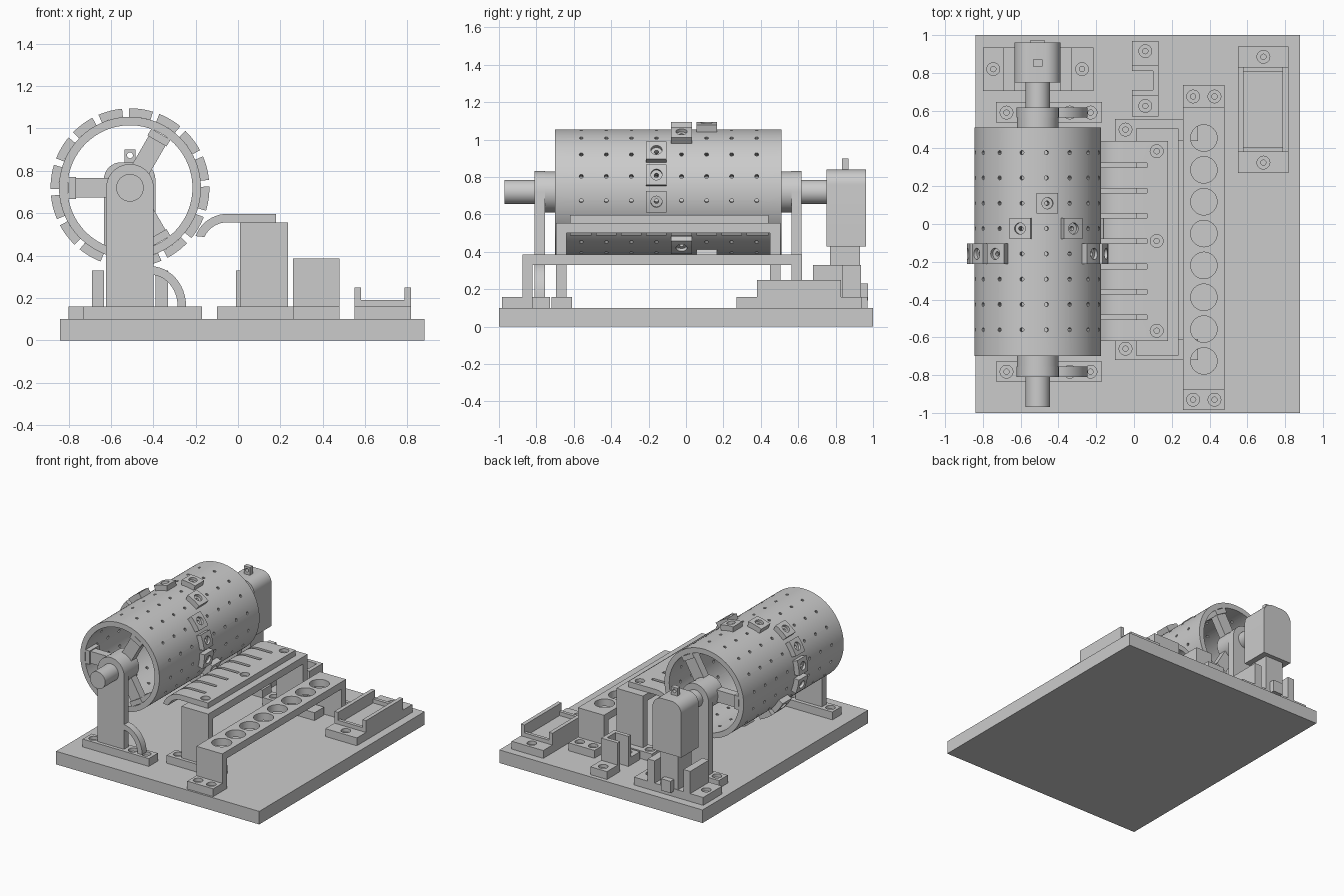
import bpy, bmesh, math
from mathutils import Matrix, Vector

if "Cube" in bpy.data.objects:
    bpy.data.objects.remove(bpy.data.objects["Cube"])

grey = bpy.data.materials.new("plain grey")
grey.use_nodes = True
colour = (0.6, 0.6, 0.6, 1)
grey.diffuse_color = colour
grey.node_tree.nodes["Principled BSDF"].inputs["Base Color"].default_value = colour

CX, CZ = -0.51, 0.72          # drum axis
R_IN, R_OUT, R_PEG = 0.295, 0.335, 0.375
STEP = 22.5
ROWS = [-0.56 + 0.134 * i for i in range(8)]
BASE, FOOT = 0.1, 0.16


def box(bm, x, y, z, m=Matrix()):
    size = Vector((x[1] - x[0], y[1] - y[0], z[1] - z[0]))
    mid = Vector((x[0] + x[1], y[0] + y[1], z[0] + z[1])) / 2
    bmesh.ops.create_cube(bm, size=1, matrix=m @ Matrix.Translation(mid) @ Matrix.Diagonal(size.to_4d()))


def cyl(bm, r, depth, m, seg=32):
    bmesh.ops.create_cone(bm, cap_ends=True, segments=seg, radius1=r, radius2=r, depth=depth, matrix=m)


def prism(bm, pts, y0, y1):
    """Extrude an x-z outline along y."""
    face = bm.faces.new([bm.verts.new((x, y0, z)) for x, z in pts])
    new = bmesh.ops.extrude_face_region(bm, geom=[face])["geom"]
    bmesh.ops.translate(bm, vec=(0, y1 - y0, 0), verts=[v for v in new if isinstance(v, bmesh.types.BMVert)])


def arc(cx, cz, r, a0, a1, n, rz=None):
    angles = [math.radians(a0 + (a1 - a0) * i / n) for i in range(n + 1)]
    return [(cx + r * math.cos(a), cz + (rz or r) * math.sin(a)) for a in angles]


def lathe(bm, profile, m, seg=24):
    """Revolve a closed radius-height outline about local z."""
    rings = [[bm.verts.new(m @ Vector((r * math.cos(t), r * math.sin(t), z))) for r, z in profile]
             for t in (math.tau * i / seg for i in range(seg))]
    for i in range(seg):
        a, b = rings[i], rings[(i + 1) % seg]
        for j in range(len(profile)):
            k = (j + 1) % len(profile)
            bm.faces.new((a[j], b[j], b[k], a[k]))


def screw(bm, m, big=0.034, small=0.014, sink=0.025, deep=0.08):
    """Stepped screw-hole cutter, its mouth at the origin of m."""
    lathe(bm, [(0, 0.02), (big, 0.02), (big, -sink), (small, -sink), (small, -deep), (0, -deep)], m, 20)
    bmesh.ops.remove_doubles(bm, verts=bm.verts, dist=1e-5)


def finish(bm, name, cutter=None):
    def to_object(b, n):
        bmesh.ops.dissolve_degenerate(b, dist=1e-6, edges=b.edges)
        bmesh.ops.recalc_face_normals(b, faces=b.faces)
        mesh = bpy.data.meshes.new(n)
        b.to_mesh(mesh)
        b.free()
        mesh.materials.append(grey)
        o = bpy.data.objects.new(n, mesh)
        bpy.context.collection.objects.link(o)
        return o
    ob = to_object(bm, name)
    bpy.ops.object.select_all(action="DESELECT")
    bpy.context.view_layer.objects.active = ob
    ob.select_set(True)
    if cutter:
        tool = to_object(cutter, name + "_cutter")
        tool.hide_render = True
        mod = ob.modifiers.new("holes", "BOOLEAN")
        mod.object, mod.operation, mod.solver = tool, "DIFFERENCE", "EXACT"
        bpy.ops.object.modifier_apply(modifier=mod.name)
        bpy.data.objects.remove(tool)
    bpy.ops.object.shade_smooth_by_angle(angle=math.radians(30))
    return ob


def plates(name, boxes, screws=(), top=FOOT):
    """Part made of boxes, the first of which takes the screw holes."""
    bm, cut = bmesh.new(), bmesh.new()
    box(bm, *boxes[0])
    for x, y in screws:
        screw(cut, Matrix.Translation((x, y, top)), deep=0.07)
    finish(bm, name, cut)
    if len(boxes) > 1:
        bm = bmesh.new()
        for b in boxes[1:]:
            box(bm, *b)
        finish(bm, name + "_upright")


def radial(deg, y, r):
    return Matrix.Translation((CX, y, CZ)) @ Matrix.Rotation(math.radians(deg), 4, "Y") @ Matrix.Translation((0, 0, r))


def axis(y):
    return Matrix.Translation((CX, y, CZ)) @ Matrix.Rotation(-math.pi / 2, 4, "X")


# Base board
plates("base_board", [((-0.84, 0.88), (-1, 1), (0, BASE))])

# Perforated drum
bm, cut = bmesh.new(), bmesh.new()
lathe(bm, [(R_IN, -0.70), (R_OUT, -0.70), (R_OUT, 0.51), (R_IN, 0.51)], axis(0), 96)
for y in ROWS:
    for k in range(16):
        cyl(cut, 0.011, 0.1, radial(8 + STEP * k, y, 0.315), 10)
finish(bm, "drum", cut)

# Peg blocks bolted around the drum
rows = [5, 4, 3, 3, 3, 4, 4, 5, 5, 4, 4, 3, 3, 3, 3, 4]
for k, row in enumerate(rows):
    a, y = 8 + STEP * k, ROWS[row]
    bm, cut = bmesh.new(), bmesh.new()
    prism(bm, arc(CX, CZ, R_PEG, 81.2 - a, 98.8 - a, 6) + arc(CX, CZ, R_OUT, 98.8 - a, 81.2 - a, 6),
          y - 0.055, y + 0.055)
    screw(cut, radial(a, y, R_PEG), 0.03, 0.012, 0.02, 0.07)
    finish(bm, "peg_block", cut)

# Spoked hubs, flanges and stub shafts at both drum ends
for end, y, d, tip in (("front", -0.70, 1, -0.97), ("back", 0.51, -1, 0.76)):
    bm = bmesh.new()
    for a in (30, 150, 270):
        m = radial(a, y, 0)
        box(bm, (-0.046, 0.046), sorted((d * 0.01, d * 0.07)), (0, 0.26), m)
        box(bm, (-0.052, 0.052), sorted((0, d * 0.12)), (0.255, 0.292), m)
    cyl(bm, 0.11, 0.13, axis(y + d * 0.01))
    inner = y + d * 0.08
    cyl(bm, 0.065, abs(inner - tip), axis((inner + tip) / 2))
    finish(bm, end + "_hub_and_shaft")

# Drum supports with curved braces
for end, y in (("front", -0.782), ("back", 0.59)):
    plates(end + "_support_foot", [((-0.73, -0.17), (y - 0.053, y + 0.055), (BASE, FOOT))],
           [(x, y) for x in (-0.675, -0.34, -0.23)])
    bm = bmesh.new()
    prism(bm, [(CX - 0.112, FOOT), (CX + 0.112, FOOT)] + arc(CX, CZ, 0.112, 0, 180, 20), y - 0.027, y + 0.027)
    prism(bm, arc(-0.415, FOOT, 0.17, 0, 90, 12, 0.19) + arc(-0.415, FOOT, 0.13, 90, 0, 12, 0.15),
          y - 0.027, y + 0.027)
    finish(bm, end + "_support")

# Motor, with rounded top, lug and narrow lower body
bm = bmesh.new()
prism(bm, [(-0.633, 0.43), (-0.39, 0.43)] + arc(-0.47, 0.76, 0.08, 0, 90, 8) + arc(-0.553, 0.76, 0.08, 90, 180, 8),
      0.75, 0.962)
finish(bm, "motor")
bm = bmesh.new()
box(bm, (-0.585, -0.435), (0.77, 0.93), (BASE, 0.43))
box(bm, (-0.55, -0.47), (0.93, 0.972), (0.14, 0.23))
finish(bm, "motor_lower_body")
bm, cut = bmesh.new(), bmesh.new()
box(bm, (-0.536, -0.484), (0.835, 0.87), (0.835, 0.9))
cyl(cut, 0.014, 0.1, Matrix.Translation((CX, 0.85, 0.873)) @ Matrix.Rotation(math.pi / 2, 4, "X"), 16)
finish(bm, "motor_lug", cut)

# Motor bracket
plates("motor_bracket", [((-0.8, -0.215), (0.705, 0.935), (BASE, FOOT)),
                         ((-0.69, -0.633), (0.705, 0.935), (FOOT, 0.33)),
                         ((-0.39, -0.33), (0.705, 0.935), (FOOT, 0.33))],
       [(-0.745, 0.82), (-0.275, 0.82)])

# Small U-shaped clip
for n, y in (("front", (0.57, 0.71)), ("back", (0.81, 0.97))):
    plates(n + "_clip_foot", [((-0.01, 0.13), y, (BASE, FOOT))], [(0.06, 0.625 if n == "front" else 0.915)])
plates("clip", [((0.1, 0.13), (0.71, 0.81), (BASE, 0.33))])
for n, y in (("front", (0.68, 0.71)), ("back", (0.81, 0.84))):
    plates(n + "_clip_wall", [((-0.01, 0.13), y, (FOOT, 0.33))])

# Comb stand: feet, posts and beam
plates("front_stand_foot", [((-0.1, 0.34), (-0.72, -0.61), (BASE, FOOT))], [(-0.045, -0.66)])
plates("back_stand_foot", [((-0.1, 0.34), (0.44, 0.555), (BASE, FOOT))], [(-0.045, 0.5)])
bm = bmesh.new()
box(bm, (0.01, 0.235), (-0.695, -0.64), (FOOT, 0.5))
box(bm, (0.01, 0.235), (0.45, 0.505), (FOOT, 0.5))
box(bm, (0.01, 0.235), (-0.695, 0.505), (0.5, 0.555))
finish(bm, "comb_stand")

# Comb with curved, slotted teeth
bm, cut = bmesh.new(), bmesh.new()
prism(bm, [(0.18, 0.555), (0.18, 0.597)] + arc(-0.05, 0.437, 0.16, 90, 160, 10)
      + arc(-0.05, 0.437, 0.12, 155, 90, 10), -0.62, 0.44)
for a, b in zip(ROWS, ROWS[1:]):
    y = (a + b) / 2
    box(cut, (-0.3, 0.07), (y - 0.012, y + 0.012), (0.4, 0.7))
for y in (0.385, -0.09, -0.565):
    screw(cut, Matrix.Translation((0.12, y, 0.597)))
finish(bm, "comb", cut)

# Raised rail with a row of round holes
bm, cut = bmesh.new(), bmesh.new()
box(bm, (0.26, 0.48), (-0.875, 0.62), (0.33, 0.385))
for k in range(8):
    cyl(cut, 0.07, 0.2, Matrix.Translation((0.37, -0.725 + 0.1686 * k, 0.36)), 40)
finish(bm, "hole_rail", cut)
for n, foot, leg, y in (("front", (-0.985, -0.82), (-0.875, -0.82), -0.93), ("back", (0.565, 0.735), (0.565, 0.62), 0.675)):
    plates(n + "_rail_foot", [((0.26, 0.48), foot, (BASE, FOOT)), ((0.26, 0.48), leg, (FOOT, 0.33))],
           [(0.313, y), (0.426, y)])

# Tray holder with side walls and end strips
plates("tray_holder", [((0.55, 0.817), (0.27, 0.94), (BASE, FOOT)),
                       ((0.55, 0.58), (0.38, 0.83), (FOOT, 0.25)),
                       ((0.787, 0.817), (0.38, 0.83), (FOOT, 0.25)),
                       ((0.58, 0.787), (0.38, 0.405), (FOOT, 0.19)),
                       ((0.58, 0.787), (0.805, 0.83), (FOOT, 0.19))],
       [(0.685, 0.325), (0.685, 0.885)])
